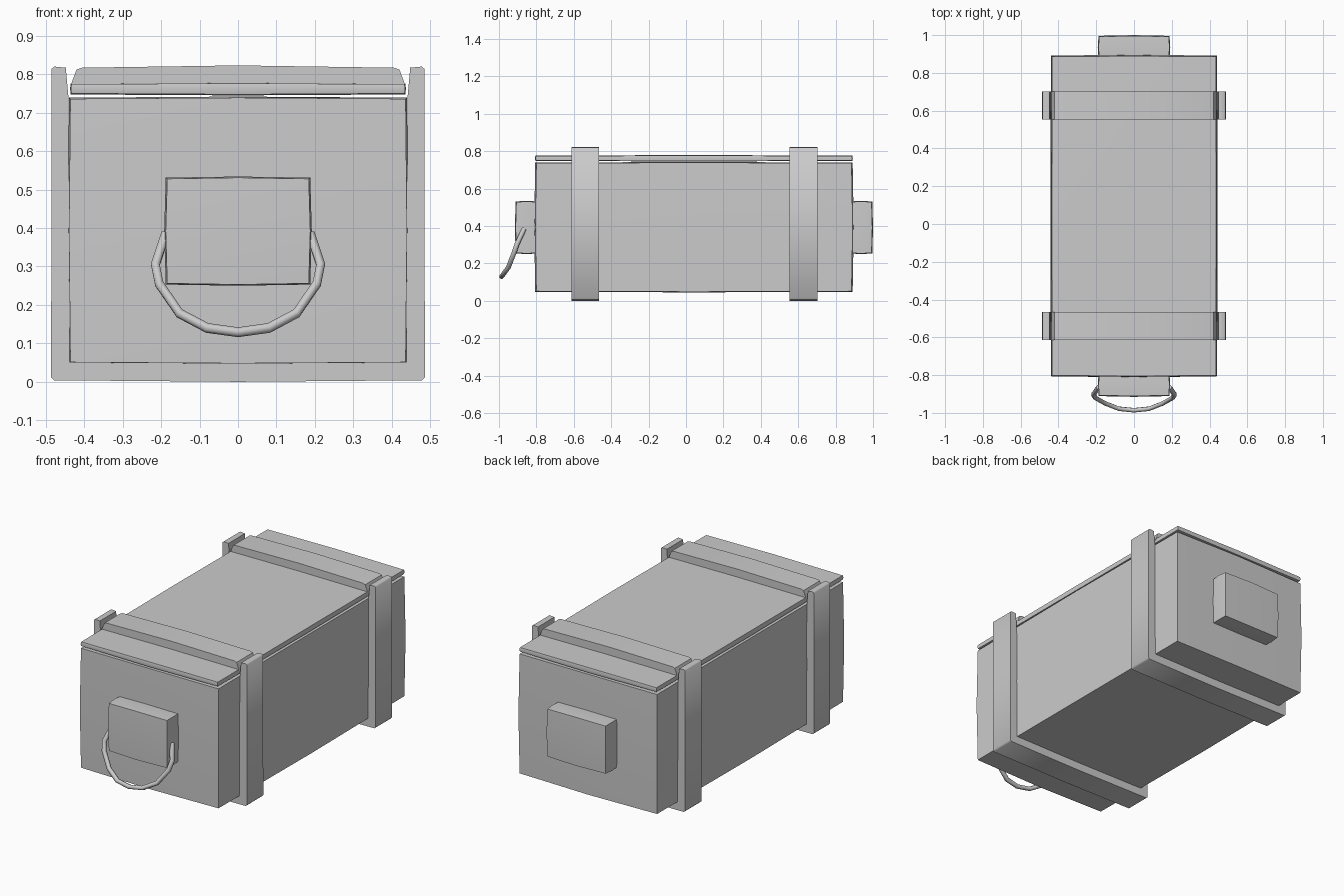
import bpy, bmesh
from mathutils import Vector
from math import radians

if "Cube" in bpy.data.objects:
    bpy.data.objects.remove(bpy.data.objects["Cube"])


def finish(name, bm, angle=50):
    bmesh.ops.recalc_face_normals(bm, faces=bm.faces)
    me = bpy.data.meshes.new(name)
    bm.to_mesh(me)
    bm.free()
    ob = bpy.data.objects.new(name, me)
    bpy.context.collection.objects.link(ob)
    bpy.ops.object.select_all(action='DESELECT')
    bpy.context.view_layer.objects.active = ob
    ob.select_set(True)
    bpy.ops.object.shade_smooth_by_angle(angle=radians(angle))
    return ob


def bulged_box(name, lo, hi, bulge):
    """Box with one middle cut per side; edges and corners sit slightly inward."""
    lo, hi = Vector(lo), Vector(hi)
    mid, half = (lo + hi) / 2, (hi - lo) / 2
    bm = bmesh.new()
    bmesh.ops.create_cube(bm, size=2)
    bmesh.ops.subdivide_edges(bm, edges=bm.edges[:], cuts=1, use_grid_fill=True)
    for v in bm.verts:
        outer = sum(abs(c) > 0.5 for c in v.co)
        v.co = Vector([mid[i] + v.co[i] * (half[i] - bulge[i] * (outer - 1) / 2)
                       for i in range(3)])
    return finish(name, bm)


def extruded(name, profile, y0, y1):
    """Closed x-z profile extruded along y."""
    bm = bmesh.new()
    face = bm.faces.new([bm.verts.new((x, y0, z)) for x, z in profile])
    ext = bmesh.ops.extrude_face_region(bm, geom=[face])
    for v in ext['geom']:
        if isinstance(v, bmesh.types.BMVert):
            v.co.y = y1
    return finish(name, bm)


# Chest body and lid
bulged_box("chest_body", (-0.443, -0.812, 0.045), (0.443, 0.897, 0.742), (0.007, 0.012, 0.006))
bulged_box("lid", (-0.437, -0.808, 0.745), (0.437, 0.892, 0.779), (0.004, 0.006, 0.005))

# End blocks
bulged_box("front_block", (-0.192, -0.915, 0.25), (0.192, -0.79, 0.534), (0.008, 0.008, 0.006))
bulged_box("back_block", (-0.192, 0.87, 0.25), (0.192, 1.0, 0.534), (0.008, 0.008, 0.006))

# Straps: U-shaped band round the body plus a bar across the lid
half_u = [(0, 0.0), (0.478, 0.004), (0.486, 0.012), (0.485, 0.814), (0.478, 0.82),
          (0.448, 0.817), (0.441, 0.74), (0.438, 0.052), (0, 0.048)]
u_band = half_u + [(-x, z) for x, z in half_u[-2:0:-1]]
half_bar = [(0, 0.768), (0.436, 0.766), (0.434, 0.775), (0.42, 0.812), (0.405, 0.817), (0, 0.823)]
lid_bar = half_bar + [(-x, z) for x, z in half_bar[-2:0:-1]]
for end, y0, y1 in (("front", -0.613, -0.465), ("back", 0.553, 0.702)):
    extruded(end + "_strap", u_band, y0, y1)
    extruded(end + "_lid_strap", lid_bar, y0, y1)

# Carrying handle: round tube loop hanging from the front block
half_path = [(0.188, -0.865, 0.385), (0.215, -0.903, 0.305), (0.205, -0.92, 0.255),
             (0.152, -0.95, 0.178), (0.08, -0.978, 0.14)]
path = half_path + [(0, -0.986, 0.129)] + [(-x, y, z) for x, y, z in half_path[::-1]]
curve = bpy.data.curves.new("front_handle", 'CURVE')
curve.dimensions = '3D'
curve.bevel_depth = 0.013
curve.bevel_resolution = 1
curve.use_fill_caps = True
spline = curve.splines.new('POLY')
spline.points.add(len(path) - 1)
for p, co in zip(spline.points, path):
    p.co = (*co, 1)
spline.use_smooth = True
bpy.context.collection.objects.link(bpy.data.objects.new("front_handle", curve))
